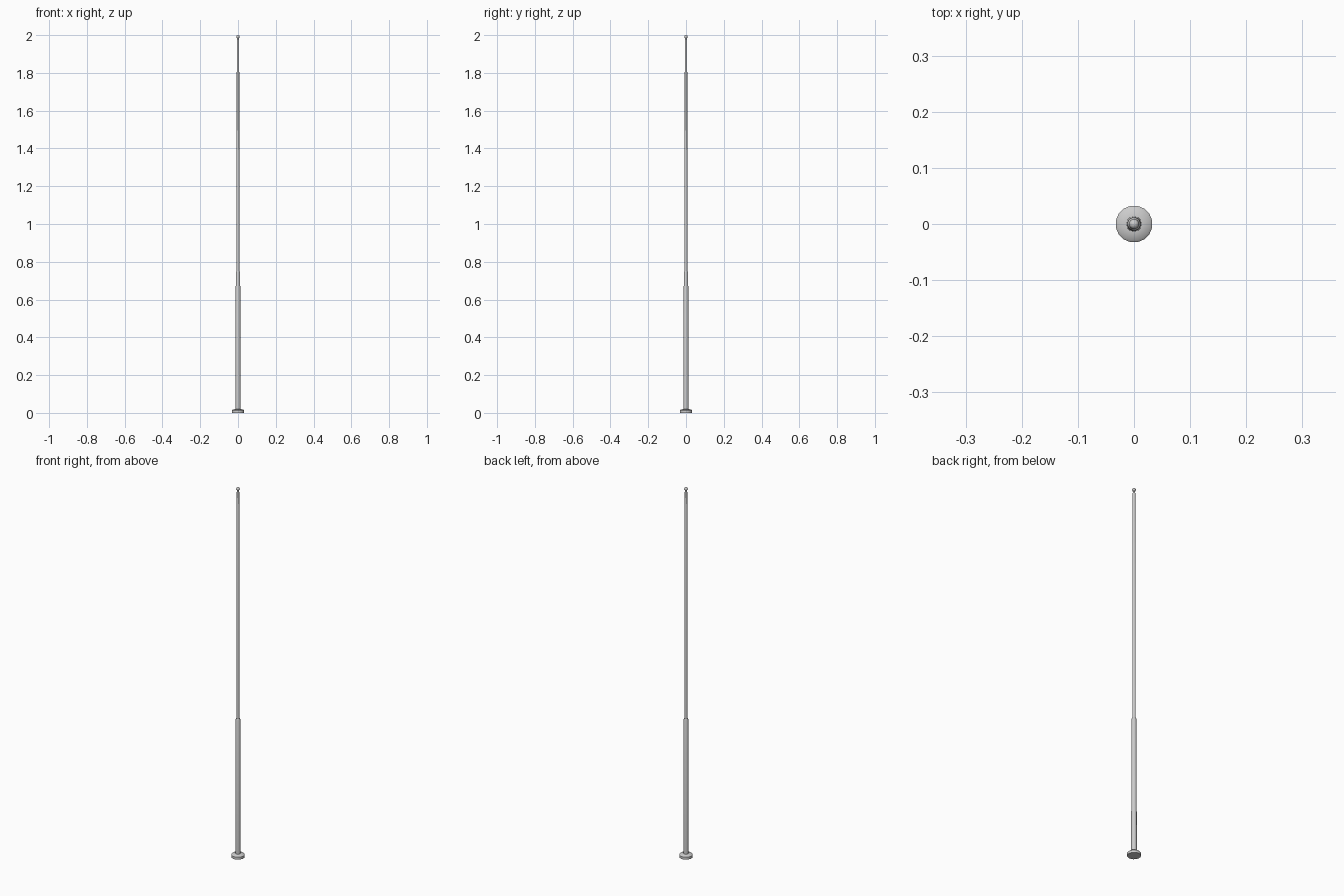
import bpy, bmesh, math

if "Cube" in bpy.data.objects:
    bpy.data.objects.remove(bpy.data.objects["Cube"])


def lathe(name, profile, sides=16):
    """Revolve (radius, z) points around the z axis and cap both ends."""
    bm = bmesh.new()
    rings = []
    for r, z in profile:
        rings.append([bm.verts.new((r * math.cos(2 * math.pi * (i + 0.5) / sides),
                                    r * math.sin(2 * math.pi * (i + 0.5) / sides), z))
                      for i in range(sides)])
    for a, b in zip(rings, rings[1:]):
        for i in range(sides):
            j = (i + 1) % sides
            bm.faces.new((a[i], a[j], b[j], b[i]))
    bm.faces.new(rings[0][::-1])
    bm.faces.new(rings[-1])
    mesh = bpy.data.meshes.new(name)
    bm.to_mesh(mesh)
    bm.free()
    obj = bpy.data.objects.new(name, mesh)
    bpy.context.collection.objects.link(obj)
    smooth(obj)
    return obj


def smooth(obj):
    bpy.ops.object.select_all(action='DESELECT')
    obj.select_set(True)
    bpy.context.view_layer.objects.active = obj
    bpy.ops.object.shade_smooth_by_angle(angle=math.radians(35))


# Round foot with a bevelled top edge
lathe("base", [(0.033, 0), (0.033, 0.013), (0.029, 0.017), (0.014, 0.020)])

# Thick lower tube, tapering slightly, with a chamfered shoulder
lathe("lower_tube", [(0.0135, 0.018), (0.012, 0.742), (0.009, 0.75)])

# Thin upper rod, narrowing to a neck under the tip
lathe("upper_rod", [(0.0083, 0.745), (0.0065, 1.972), (0.004, 1.980), (0.004, 1.986)])

# Ball tip
bpy.ops.mesh.primitive_uv_sphere_add(segments=16, ring_count=10, radius=0.009,
                                     location=(0, 0, 1.991))
ball = bpy.context.object
ball.name = "ball_tip"
smooth(ball)
